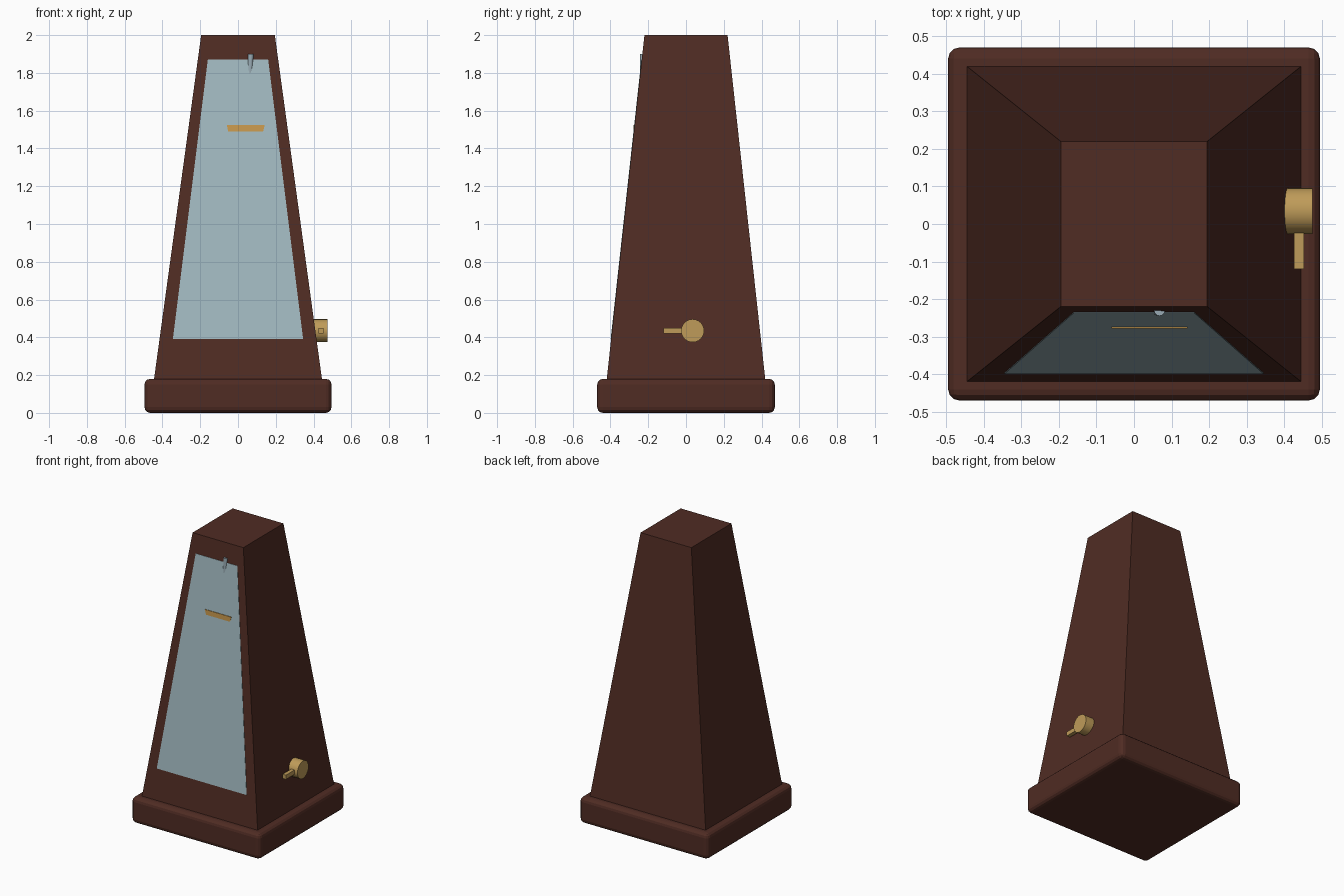
import bpy, bmesh, math
from mathutils import Vector

if "Cube" in bpy.data.objects:
    bpy.data.objects.remove(bpy.data.objects["Cube"])


def material(name, rgb):
    m = bpy.data.materials.new(name)
    m.diffuse_color = (*rgb, 1)
    m.use_nodes = True
    m.node_tree.nodes["Principled BSDF"].inputs["Base Color"].default_value = m.diffuse_color
    return m


wood = material("dark_wood", (0.080, 0.025, 0.017))
glass = material("pale_blue_panel", (0.36, 0.49, 0.53))
steel = material("steel", (0.32, 0.41, 0.46))
brass = material("brass", (0.52, 0.33, 0.10))
gold = material("weight_gold", (0.62, 0.34, 0.08))


def loft(name, lower, upper, mat):
    """Solid between two four-corner outlines."""
    bm = bmesh.new()
    a = [bm.verts.new(p) for p in lower]
    b = [bm.verts.new(p) for p in upper]
    bm.faces.new(a[::-1])
    bm.faces.new(b)
    for i in range(4):
        j = (i + 1) % 4
        bm.faces.new((a[i], a[j], b[j], b[i]))
    bmesh.ops.recalc_face_normals(bm, faces=bm.faces)
    me = bpy.data.meshes.new(name)
    bm.to_mesh(me)
    bm.free()
    me.materials.append(mat)
    ob = bpy.data.objects.new(name, me)
    bpy.context.collection.objects.link(ob)
    return ob


def rect(x0, x1, y0, y1, z):
    return [(x0, y0, z), (x1, y0, z), (x1, y1, z), (x0, y1, z)]


def rod(name, start, end, radius, sides, mat):
    a, b = Vector(start), Vector(end)
    bpy.ops.mesh.primitive_cylinder_add(
        vertices=sides, radius=radius, depth=(b - a).length, location=(a + b) / 2,
        rotation=(b - a).to_track_quat('Z', 'Y').to_euler())
    ob = bpy.context.object
    ob.name = name
    ob.data.materials.append(mat)
    bpy.ops.object.shade_smooth_by_angle(angle=math.radians(35))
    return ob


def front_y(z):
    """Depth of the sloping front face at height z."""
    return -(0.22 + (2 - z) * 0.2 / 1.82)


# Plinth with rounded edges
base = loft("base", rect(-.495, .495, -.47, .47, 0), rect(-.495, .495, -.47, .47, .18), wood)
bev = base.modifiers.new("rounded_edges", 'BEVEL')
bev.width = 0.03
bev.segments = 3

# Tapered case
loft("case", rect(-.445, .445, -.42, .42, .175), rect(-.195, .195, -.22, .22, 2), wood)

# Thin panel on the sloping front
z0, z1 = 0.39, 1.87
loft("front_panel",
     rect(-.345, .345, front_y(z0) - .002, front_y(z0) + .004, z0),
     rect(-.16, .16, front_y(z1) - .002, front_y(z1) + .004, z1), glass)

# Pendulum rod, its tip breaking through the panel, and the sliding weight
rod("pendulum_rod", (0.0, -.23, .5), (.068, -.23, 1.9), .0145, 16, steel)
loft("pendulum_weight", rect(-.02, .10, -.278, -.2, 1.36),
     rect(-.06, .142, -.278, -.2, 1.525), gold)

# Winding key on the right side
rod("key_knob", (.40, .035, .435), (.475, .035, .435), .061, 24, brass)
loft("key_handle", rect(.426, .452, -.12, .02, .42), rect(.426, .452, -.12, .02, .45), brass)
